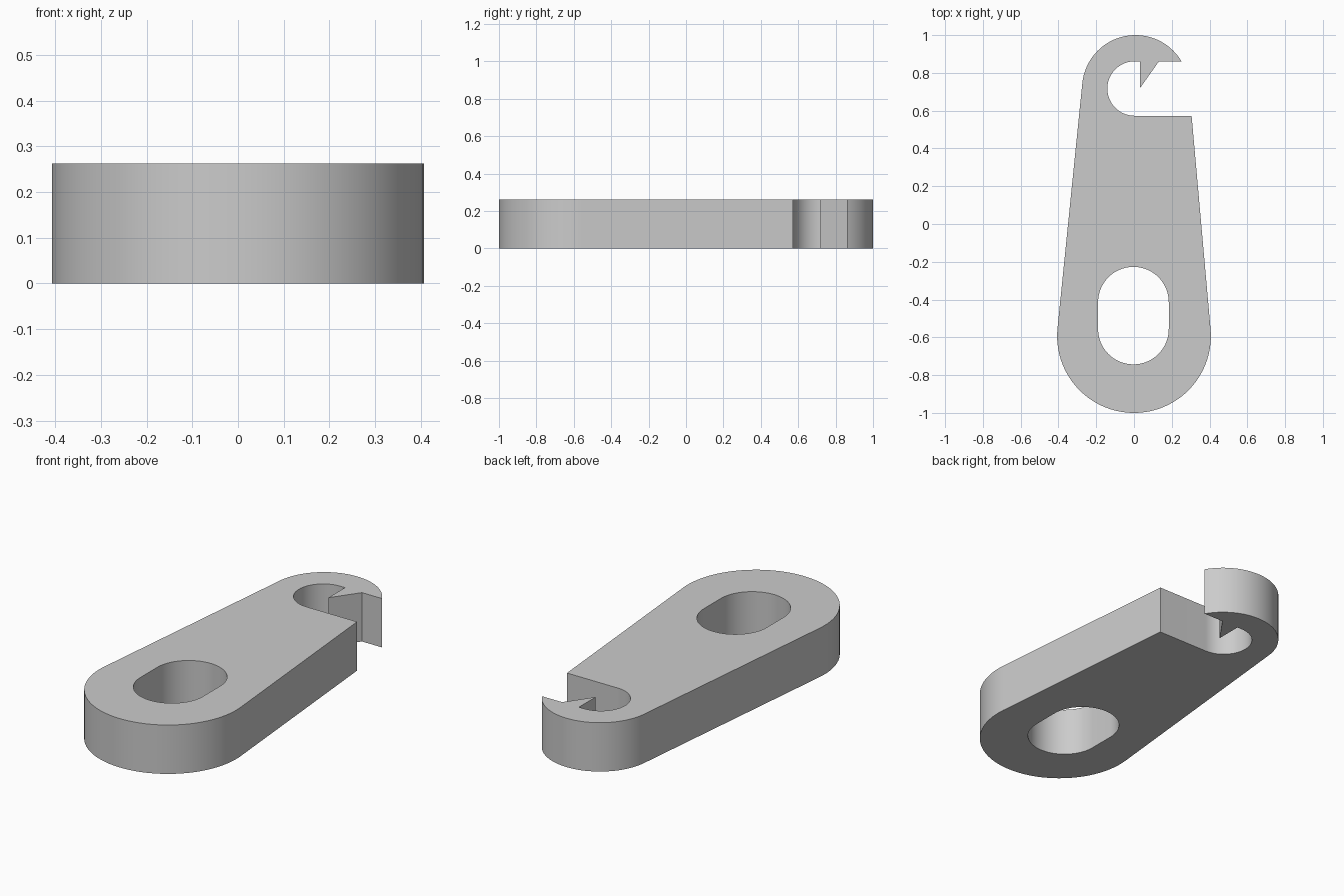
import bpy, bmesh
from math import sin, cos, radians, degrees, asin, atan2, sqrt
from mathutils import Vector

cube = bpy.data.objects.get("Cube")
if cube:
    bpy.data.objects.remove(cube, do_unlink=True)

THICK = 0.262
BASE, BASE_R = Vector((0, -0.593)), 0.407      # wide rounded end
TIP, TIP_R = Vector((0.008, 0.717)), 0.283     # outer hook curve
NOTCH, NOTCH_R = Vector((0.003, 0.717)), 0.144  # inner hook curve
SLOT_X, SLOT_R = -0.003, 0.187


def arc(centre, radius, start, end, steps):
    """Points along an arc, angles in degrees."""
    angles = [radians(start + (end - start) * i / steps) for i in range(steps + 1)]
    return [(centre[0] + radius * cos(a), centre[1] + radius * sin(a)) for a in angles]


# Angle at which the straight sides touch both end curves
axis = TIP - BASE
lean = degrees(asin((BASE_R - TIP_R) / axis.length))
tilt = degrees(atan2(axis.y, axis.x)) - 90
right, left = lean + tilt, 180 - lean + tilt

# Mouth of the hook: flat faces above and below the notch
low, high = NOTCH.y - NOTCH_R, NOTCH.y + NOTCH_R
hook_end = degrees(asin((high - TIP.y) / TIP_R))
side = Vector((cos(radians(right)), sin(radians(right))))
touch = TIP + TIP_R * side
corner_x = touch.x + (touch.y - low) * side.y / side.x

# Outline: wide end, left side, hook, barb, notch, right side
outline = arc(BASE, BASE_R, right, left - 360, 64)
outline += arc(TIP, TIP_R, left, hook_end, 48)
outline += [(0.132, high), (0.032, 0.72), (0.032, high)]
outline += arc(NOTCH, NOTCH_R, 90, 270, 40)
outline += [(corner_x, low)]

# Long hole with rounded ends
slot = arc((SLOT_X, -0.414), SLOT_R, 0, 180, 40)
slot += arc((SLOT_X, -0.556), SLOT_R, 180, 360, 40)

# Fill the outline around the hole and extrude it upward
bm = bmesh.new()
edges = []
for loop in (outline, slot):
    verts = [bm.verts.new((x, y, 0)) for x, y in loop]
    edges += [bm.edges.new((v, verts[i - 1])) for i, v in enumerate(verts)]
bmesh.ops.triangle_fill(bm, edges=edges, use_beauty=True)
grown = bmesh.ops.extrude_face_region(bm, geom=bm.faces[:], use_keep_orig=True)
top = [g for g in grown["geom"] if isinstance(g, bmesh.types.BMVert)]
bmesh.ops.translate(bm, verts=top, vec=(0, 0, THICK))
bmesh.ops.recalc_face_normals(bm, faces=bm.faces[:])
bmesh.ops.dissolve_limit(bm, angle_limit=radians(0.5), verts=bm.verts[:], edges=bm.edges[:])

mesh = bpy.data.meshes.new("hook_plate")
bm.to_mesh(mesh)
bm.free()
plate = bpy.data.objects.new("hook_plate", mesh)
bpy.context.collection.objects.link(plate)

# Plain grey finish
grey = bpy.data.materials.new("grey")
grey.use_nodes = True
grey.diffuse_color = (0.6, 0.6, 0.6, 1)
grey.node_tree.nodes["Principled BSDF"].inputs["Base Color"].default_value = (0.6, 0.6, 0.6, 1)
mesh.materials.append(grey)

# Smooth the curved walls, keep the rims sharp
bpy.ops.object.select_all(action="DESELECT")
plate.select_set(True)
bpy.context.view_layer.objects.active = plate
bpy.ops.object.shade_smooth_by_angle(angle=radians(30))
